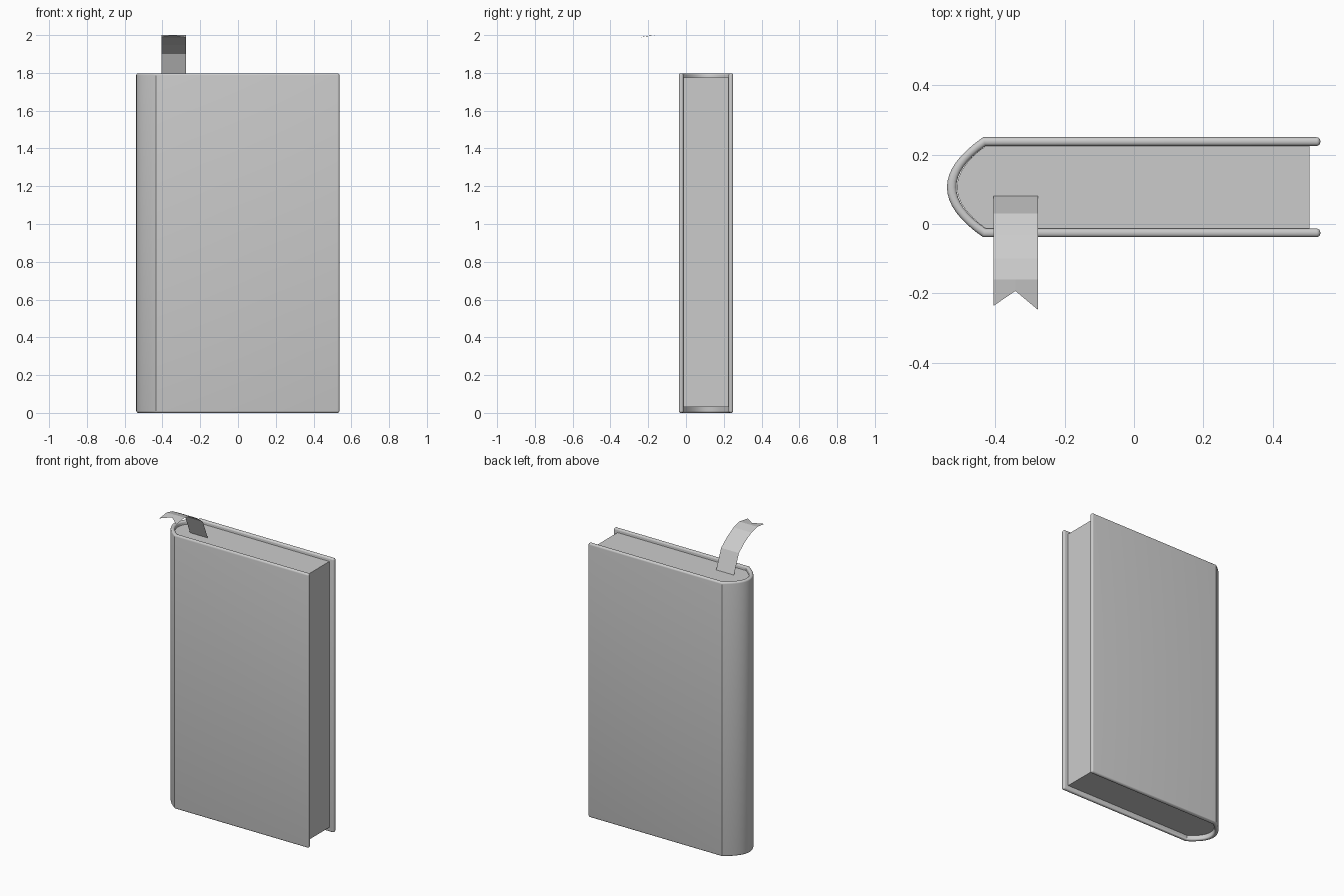
import bpy, bmesh, math

if "Cube" in bpy.data.objects:
    bpy.data.objects.remove(bpy.data.objects["Cube"])


def finish(name, bm, smooth=True):
    bmesh.ops.recalc_face_normals(bm, faces=bm.faces[:])
    mesh = bpy.data.meshes.new(name)
    bm.to_mesh(mesh)
    bm.free()
    ob = bpy.data.objects.new(name, mesh)
    bpy.context.collection.objects.link(ob)
    if smooth:
        bpy.ops.object.select_all(action='DESELECT')
        ob.select_set(True)
        bpy.context.view_layer.objects.active = ob
        bpy.ops.object.shade_smooth_by_angle(angle=math.radians(32))
    return ob


def wrap(x_end, x_join, depth, half, n=16):
    """Outline seen from above: front board, bowed spine, back board."""
    pts = [(x_end, Y - half)]
    for i in range(n + 1):
        t = -1 + 2 * i / n
        pts.append((x_join - depth * (1 - t * t), Y + t * half))
    return pts + [(x_end, Y + half)]


def bevel_sharp(bm, width, segments):
    edges = [e for e in bm.edges if e.calc_face_angle(0) > math.radians(50)]
    bmesh.ops.bevel(bm, geom=edges, offset=width, offset_type='OFFSET',
                    segments=segments, profile=0.5, affect='EDGES')


Y = 0.106  # middle of the book's thickness

# Cover: one wrapped shell with rounded rims
outer = wrap(0.537, -0.435, 0.104, 0.144)
inner = wrap(0.537, -0.428, 0.084, 0.119)
bm = bmesh.new()
rings = [[bm.verts.new((x, y, z)) for x, y in line]
         for line, z in ((outer, 0), (outer, 1.798), (inner, 1.798), (inner, 0))]
for k in range(4):
    a, b = rings[k], rings[(k + 1) % 4]
    for i in range(len(a) - 1):
        bm.faces.new((a[i], a[i + 1], b[i + 1], b[i]))
for i in (0, -1):
    bm.faces.new([r[i] for r in rings])
bmesh.ops.recalc_face_normals(bm, faces=bm.faces[:])
bevel_sharp(bm, 0.011, 4)
finish("cover", bm)

# Page block: solid that fills the shell
bm = bmesh.new()
base = bm.faces.new([bm.verts.new((x, y, 0.03))
                     for x, y in wrap(0.506, -0.428, 0.082, 0.1185)])
top = bmesh.ops.extrude_face_region(bm, geom=[base], use_keep_orig=True)
bmesh.ops.translate(bm, vec=(0, 0, 1.745),
                    verts=[v for v in top['geom'] if isinstance(v, bmesh.types.BMVert)])
finish("pages", bm)

# Ribbon bookmark: thin bent strip with a notched tail
path = [(0.083, 1.77), (0.03, 1.90), (-0.03, 1.947), (-0.10, 1.985), (-0.16, 2.0)]
columns = [(-0.405, -0.236, 1.990), (-0.342, -0.193, 1.997), (-0.276, -0.248, 1.987)]
bm = bmesh.new()
strips = [[bm.verts.new((x, y, z)) for y, z in path + [(ty, tz)]]
          for x, ty, tz in columns]
for a, b in zip(strips, strips[1:]):
    for i in range(len(path)):
        bm.faces.new((a[i], a[i + 1], b[i + 1], b[i]))
finish("ribbon_bookmark", bm, smooth=False)
